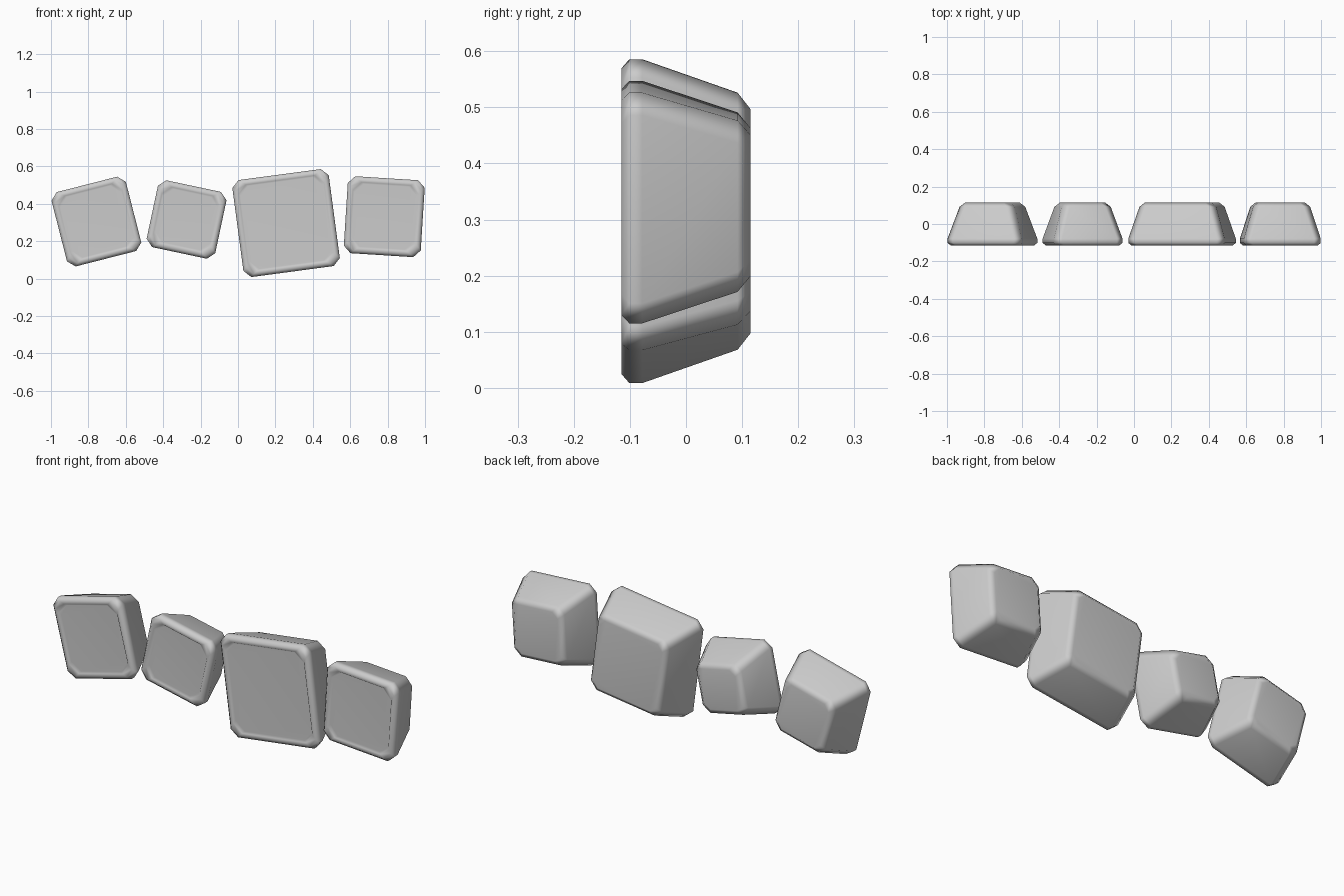
import bpy, bmesh, math

if "Cube" in bpy.data.objects:
    bpy.data.objects.remove(bpy.data.objects["Cube"])

# Cross-sections from front panel to back: (y, inset from outline, corner chamfer)
RINGS = [
    (-0.105, 0.038, 0.048),   # recessed front panel
    (-0.114, 0.030, 0.045),   # rim inner edge
    (-0.115, 0.014, 0.040),   # rim crest
    (-0.101, 0.000, 0.038),   # widest outline
    (-0.078, 0.000, 0.038),
    (0.092, 0.053, 0.038),    # tapered sides
    (0.115, 0.080, 0.030),    # back face
]

# Blocks: name, centre x, centre z, width, height, tilt in degrees
BLOCKS = [
    ("block_far_left", -0.757, 0.305, 0.41, 0.41, 14.3),
    ("block_mid_left", -0.275, 0.316, 0.375, 0.365, -12.0),
    ("block_large", 0.257, 0.297, 0.52, 0.523, 7.6),
    ("block_right", 0.782, 0.331, 0.412, 0.412, -3.6),
]


def octagon(w, h, c):
    """Chamfered rectangle outline, counter-clockwise seen from the front."""
    a, b = w / 2, h / 2
    return [(a - c, -b), (a, -b + c), (a, b - c), (a - c, b),
            (-a + c, b), (-a, b - c), (-a, -b + c), (-a + c, -b)]


def block(name, cx, cz, w, h, tilt):
    bm = bmesh.new()
    rings = [[bm.verts.new((x, y, z)) for x, z in octagon(w - 2 * i, h - 2 * i, c)]
             for y, i, c in RINGS]
    for r0, r1 in zip(rings, rings[1:]):
        for k in range(8):
            n = (k + 1) % 8
            bm.faces.new((r0[k], r0[n], r1[n], r1[k]))
    bm.faces.new(rings[0])
    bm.faces.new(rings[-1])
    bmesh.ops.recalc_face_normals(bm, faces=bm.faces)
    me = bpy.data.meshes.new(name)
    bm.to_mesh(me)
    bm.free()
    ob = bpy.data.objects.new(name, me)
    bpy.context.collection.objects.link(ob)
    ob.location = (cx, 0, cz)
    ob.rotation_euler = (0, -math.radians(tilt), 0)
    # soft chamfers, crisp panel edge
    bpy.ops.object.select_all(action='DESELECT')
    ob.select_set(True)
    bpy.context.view_layer.objects.active = ob
    bpy.ops.object.shade_smooth_by_angle(angle=math.radians(47))
    mod = ob.modifiers.new("weighted_normals", 'WEIGHTED_NORMAL')
    mod.keep_sharp = True
    return ob


for spec in BLOCKS:
    block(*spec)
